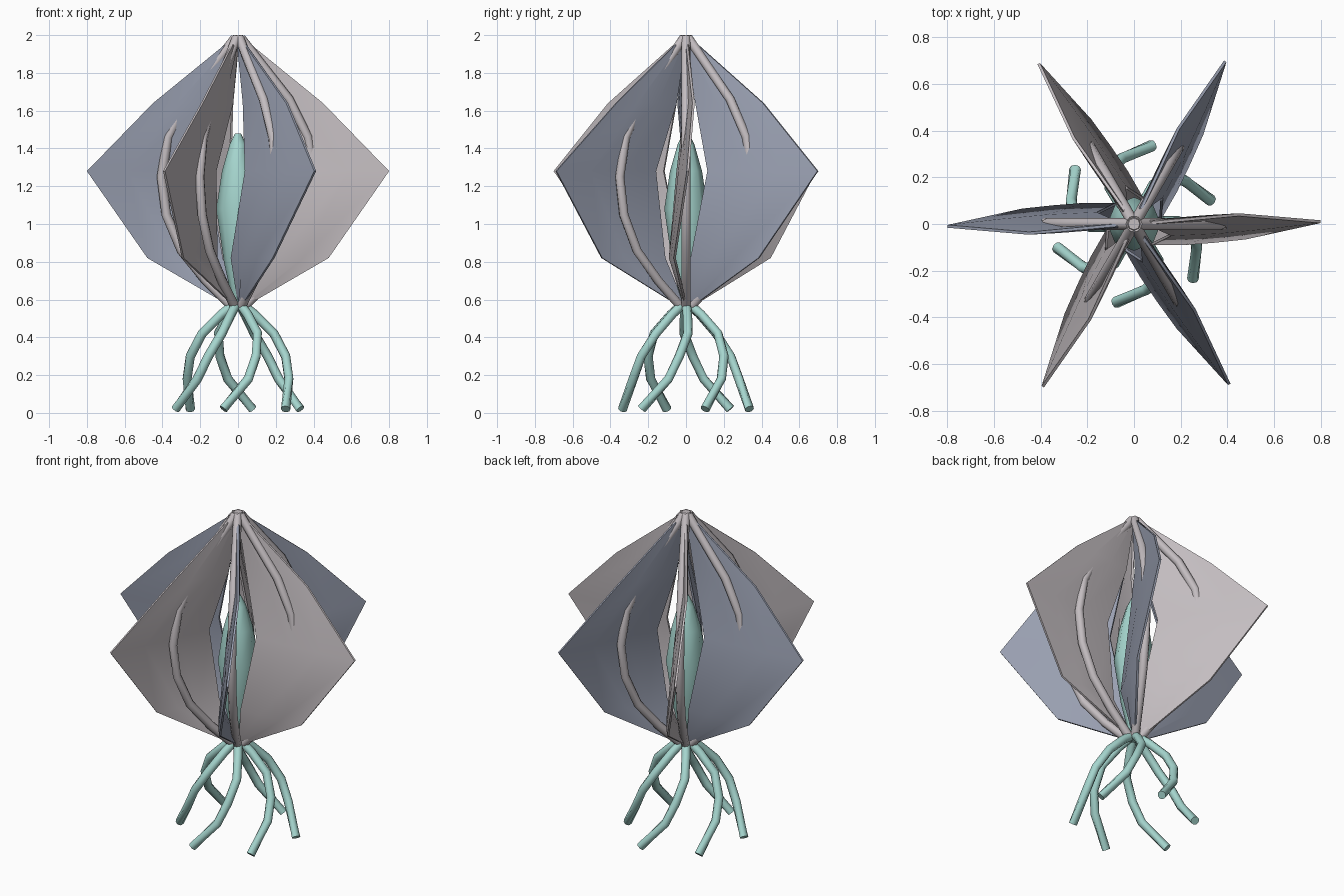
import bpy, bmesh
from math import sin, cos, radians, pi
from mathutils import Vector

cube = bpy.data.objects.get("Cube")
if cube:
    bpy.data.objects.remove(cube, do_unlink=True)


def material(name, rgb):
    m = bpy.data.materials.new(name)
    m.use_nodes = True
    m.diffuse_color = (*rgb, 1)
    m.node_tree.nodes["Principled BSDF"].inputs["Base Color"].default_value = (*rgb, 1)
    return m


warm_grey = material("warm grey", (0.55, 0.51, 0.53))
blue_grey = material("blue grey", (0.32, 0.35, 0.44))
teal = material("pale teal", (0.38, 0.67, 0.62))


def polar(radius, angle, z, side=0.0):
    """Point at a radius along an angle, shifted sideways counter-clockwise."""
    a = radians(angle)
    return Vector((radius * cos(a) - side * sin(a), radius * sin(a) + side * cos(a), z))


def loft(name, rings, mat, sharp=50):
    """Skin a list of closed rings and cap both ends."""
    bm = bmesh.new()
    rows = [[bm.verts.new(p) for p in ring] for ring in rings]
    n = len(rows[0])
    for a, b in zip(rows, rows[1:]):
        for i in range(n):
            bm.faces.new((a[i], a[(i + 1) % n], b[(i + 1) % n], b[i]))
    bm.faces.new(rows[0])
    bm.faces.new(rows[-1])
    bmesh.ops.recalc_face_normals(bm, faces=bm.faces)
    me = bpy.data.meshes.new(name)
    bm.to_mesh(me)
    bm.free()
    me.materials.append(mat)
    ob = bpy.data.objects.new(name, me)
    bpy.context.collection.objects.link(ob)
    bpy.ops.object.select_all(action='DESELECT')
    ob.select_set(True)
    bpy.context.view_layer.objects.active = ob
    bpy.ops.object.shade_smooth_by_angle(angle=radians(sharp))
    return ob


def tube(name, path, radius, mat, sides=8):
    """Round tube swept along a path of points."""
    rings = []
    for i, p in enumerate(path):
        along = (path[min(i + 1, len(path) - 1)] - path[max(i - 1, 0)]).normalized()
        u = along.cross(Vector((-p.y, p.x, 0))).normalized()
        v = along.cross(u)
        rings.append([p + radius * (u * cos(2 * pi * k / sides) + v * sin(2 * pi * k / sides))
                      for k in range(sides)])
    return loft(name, rings, mat)


# Fin rows: height, inner radius, inner side shift, rim radius, rim side shift
FIN = [(1.99, 0.0, 0.0, 0.02, 0.0),
       (1.64, 0.06, 0.0, 0.45, 0.04),
       (1.28, 0.16, -0.045, 0.80, 0.01),
       (0.82, 0.08, -0.085, 0.48, -0.06),
       (0.57, 0.01, 0.0, 0.05, 0.0)]
RIB = [(0.015, 1.985), (0.12, 1.85), (0.27, 1.66), (0.37, 1.46), (0.405, 1.25),
       (0.38, 1.05), (0.30, 0.86), (0.17, 0.70), (0.03, 0.56)]
# Leg points: radius, turn, height
LEG = [(0.015, 5, 0.58), (0.09, 5, 0.52), (0.19, 3, 0.42), (0.255, -8, 0.30),
       (0.285, -19, 0.18), (0.345, -43, 0.02)]


def fin(name, angle, mat):
    cols = (0, 0.33, 0.66, 1)
    half = (0.006, 0.014, 0.012, 0.006)
    rings = []
    for z, r0, s0, r1, s1 in FIN:
        line = [(r0 + (r1 - r0) * t, s0 + (s1 - s0) * t, h) for t, h in zip(cols, half)]
        ring = [polar(r, angle, z, s + h) for r, s, h in line]
        ring += [polar(r, angle, z, s - h) for r, s, h in reversed(line)]
        rings.append(ring)
    return loft(name, rings, mat)


# Six fins, ribs and legs around the axis
for i in range(6):
    angle = 60 * i
    fin(f"fin_{i + 1}", angle, blue_grey if i % 2 else warm_grey)
    tube(f"rib_{i + 1}", [polar(r, angle, z) for r, z in RIB], 0.025, warm_grey)
    tube(f"leg_{i + 1}", [polar(r, angle + turn, z) for r, turn, z in LEG], 0.025, teal)

# Central core
CORE = [(0.02, 0.55), (0.075, 0.80), (0.115, 1.08), (0.085, 1.28), (0.045, 1.42), (0.015, 1.48)]
loft("core", [[polar(r, 45 * k, z) for k in range(8)] for r, z in CORE], teal)

# Small cap where the ribs meet
loft("top_cap", [[polar(r, 45 * k, z) for k in range(8)]
                 for r, z in ((0.02, 1.95), (0.035, 1.98), (0.025, 2.0))], warm_grey)
